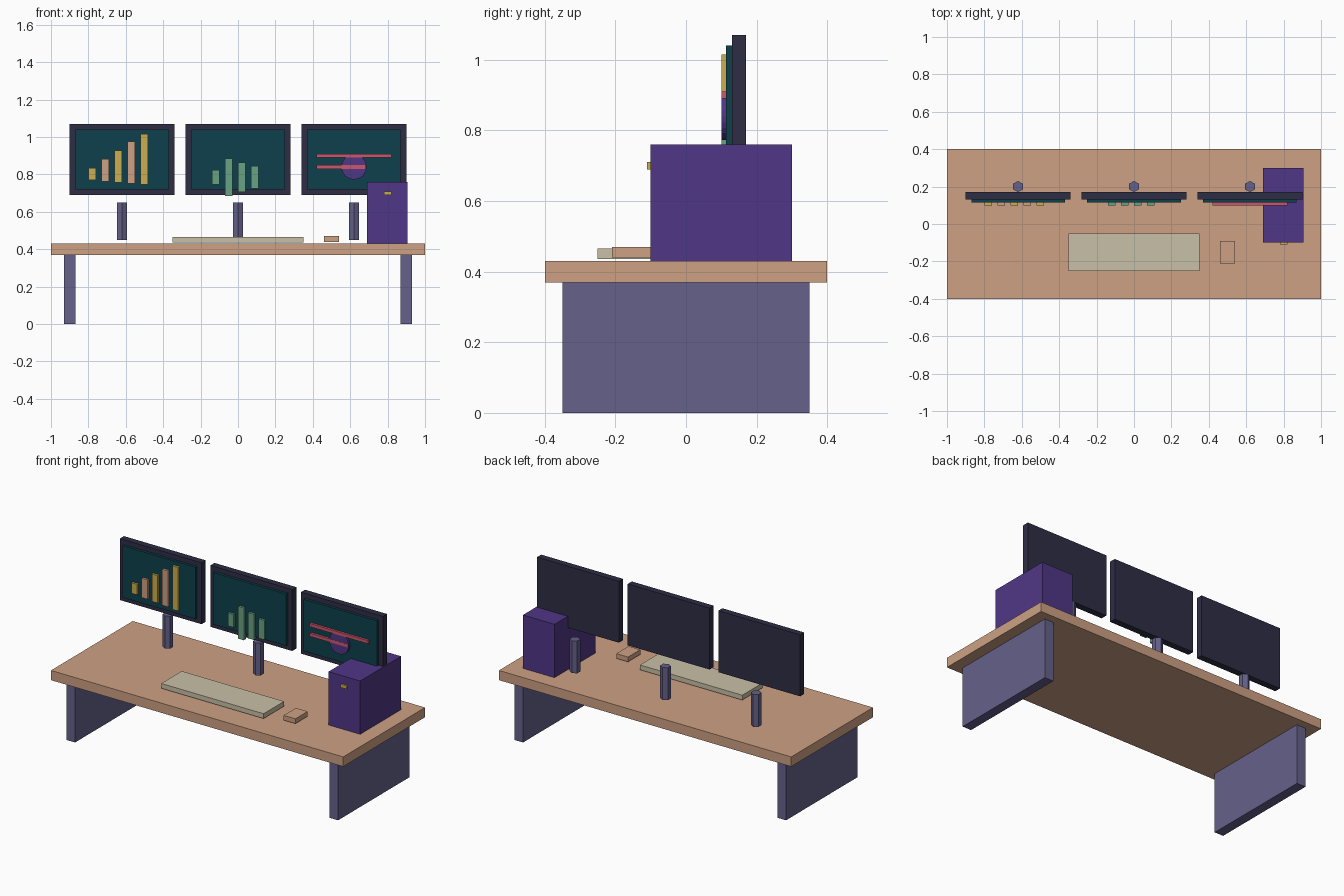
import bpy, math

if "Cube" in bpy.data.objects:
    bpy.data.objects.remove(bpy.data.objects["Cube"])


def colour(name, r, g, b):
    lin = [((c / 255 + 0.055) / 1.055) ** 2.4 for c in (r, g, b)]
    m = bpy.data.materials.new(name)
    m.diffuse_color = (*lin, 1)
    m.use_nodes = True
    m.node_tree.nodes["Principled BSDF"].inputs["Base Color"].default_value = m.diffuse_color
    return m


TAN = colour("tan wood", 205, 161, 131)
SLATE = colour("slate violet", 101, 97, 138)
NAVY = colour("dark navy", 46, 45, 69)
TEAL = colour("screen teal", 14, 64, 77)
PURPLE = colour("case purple", 80, 54, 134)
YELLOW = colour("chart yellow", 203, 173, 80)
GREEN = colour("chart green", 105, 162, 130)
RED = colour("chart red", 203, 87, 108)
BEIGE = colour("keyboard beige", 201, 192, 168)


def finish(name, mat):
    o = bpy.context.object
    o.name = name
    o.data.materials.append(mat)
    return o


def box(name, x, y, z, mat):
    """Box from (min, max) ranges on each axis."""
    bpy.ops.mesh.primitive_cube_add(size=1, location=[sum(r) / 2 for r in (x, y, z)])
    o = finish(name, mat)
    for v in o.data.vertices:
        v.co = [c * (r[1] - r[0]) for c, r in zip(v.co, (x, y, z))]
    return o


def bar(name, x, z0, z1, mat):
    box(name, (x - 0.02, x + 0.02), (0.10, 0.12), (z0, z1), mat)


# Desk
box("desk_top", (-1, 1), (-0.4, 0.4), (0.37, 0.43), TAN)
for side, x in (("left", -0.9), ("right", 0.9)):
    box(side + "_leg", (x - 0.03, x + 0.03), (-0.35, 0.35), (0, 0.37), SLATE)

# Monitors with screens and six-sided stands
for side, x in (("left", -0.62), ("middle", 0), ("right", 0.62)):
    box(side + "_monitor", (x - 0.28, x + 0.28), (0.13, 0.17), (0.69, 1.07), NAVY)
    box(side + "_screen", (x - 0.25, x + 0.25), (0.114, 0.13), (0.72, 1.04), TEAL)
    bpy.ops.mesh.primitive_cylinder_add(vertices=6, radius=0.03, depth=0.2,
                                        location=(x, 0.2, 0.55))
    finish(side + "_stand", SLATE)

# Left chart: rising bars in alternating colours
for i, (z0, z1) in enumerate([(0.77, 0.835), (0.762, 0.882), (0.757, 0.927),
                              (0.752, 0.975), (0.745, 1.015)]):
    bar(f"left_chart_bar_{i + 1}", -0.78 + 0.07 * i, z0, z1, (YELLOW, TAN)[i % 2])

# Middle chart: bars about a common centre line
for i, h in enumerate((0.08, 0.20, 0.16, 0.12)):
    bar(f"middle_chart_bar_{i + 1}", -0.12 + 0.07 * i, 0.785 - h / 2, 0.785 + h / 2, GREEN)

# Right chart: two lines and a disc
box("chart_line_upper", (0.42, 0.82), (0.10, 0.12), (0.89, 0.91), RED)
box("chart_line_lower", (0.42, 0.68), (0.10, 0.12), (0.83, 0.85), RED)
bpy.ops.mesh.primitive_cylinder_add(vertices=24, radius=0.067, depth=0.019,
                                    location=(0.62, 0.1105, 0.84),
                                    rotation=(math.pi / 2, 0, 0))
finish("chart_disc", PURPLE)

# Computer case with its power light
box("computer_case", (0.69, 0.906), (-0.1, 0.3), (0.43, 0.76), PURPLE)
box("power_light", (0.78, 0.82), (-0.11, -0.09), (0.69, 0.71), YELLOW)

# Keyboard and mouse
box("keyboard", (-0.35, 0.35), (-0.25, -0.05), (0.436, 0.466), BEIGE)
box("mouse", (0.46, 0.54), (-0.21, -0.09), (0.44, 0.47), TAN)
